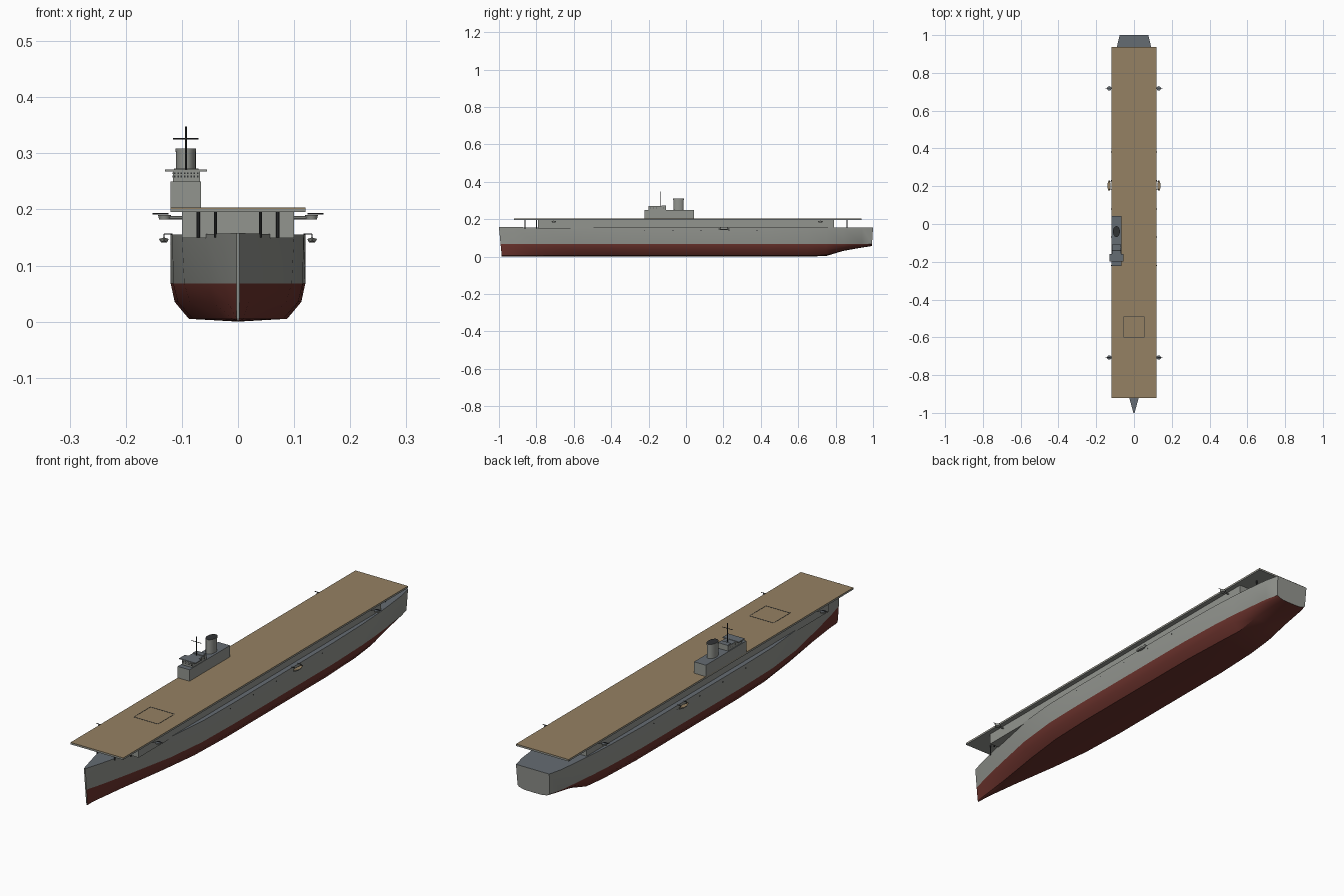
import bpy, bmesh, math
from mathutils import Vector

if "Cube" in bpy.data.objects:
    bpy.data.objects.remove(bpy.data.objects["Cube"])


def material(name, rgb):
    m = bpy.data.materials.new(name)
    m.diffuse_color = (*rgb, 1)
    m.use_nodes = True
    m.node_tree.nodes["Principled BSDF"].inputs["Base Color"].default_value = m.diffuse_color
    return m


GREY = material("ship_grey", (0.29, 0.30, 0.275))
RED = material("hull_red", (0.15, 0.033, 0.026))
SLATE = material("deck_slate", (0.13, 0.15, 0.17))
WOOD = material("deck_wood", (0.30, 0.22, 0.125))
DARK = material("dark_metal", (0.03, 0.032, 0.034))


def finish(name, bm, mats, smooth=False):
    bmesh.ops.recalc_face_normals(bm, faces=bm.faces)
    me = bpy.data.meshes.new(name)
    bm.to_mesh(me)
    bm.free()
    for m in mats:
        me.materials.append(m)
    ob = bpy.data.objects.new(name, me)
    bpy.context.collection.objects.link(ob)
    if smooth:
        bpy.ops.object.select_all(action='DESELECT')
        ob.select_set(True)
        bpy.context.view_layer.objects.active = ob
        bpy.ops.object.shade_smooth_by_angle(angle=math.radians(32))
    return ob


def box(name, x, y, z, mat, top=None):
    """Box from (min, max) ranges; optional other colour on the top."""
    bm = bmesh.new()
    bmesh.ops.create_cube(bm, size=1)
    for v in bm.verts:
        v.co = [r[0] if c < 0 else r[1] for c, r in zip(v.co, (x, y, z))]
    bm.normal_update()
    if top:
        for f in bm.faces:
            f.material_index = int(f.normal.z > 0.5)
    return finish(name, bm, [mat, top] if top else [mat])


def tube(name, centre, z0, z1, r0, r1, mat, ry=1.0, sides=20, top=None):
    """Upright cylinder or cone, stretched by ry along y."""
    bm = bmesh.new()
    bmesh.ops.create_cone(bm, cap_ends=True, segments=sides, radius1=r0,
                          radius2=r1, depth=z1 - z0)
    for v in bm.verts:
        v.co = (v.co.x + centre[0], v.co.y * ry + centre[1], v.co.z + (z0 + z1) / 2)
    bm.normal_update()
    if top:
        for f in bm.faces:
            f.material_index = int(f.normal.z > 0.5)
    return finish(name, bm, [mat, top] if top else [mat], True)


def rod(name, a, b, r, mat):
    a, b = Vector(a), Vector(b)
    bm = bmesh.new()
    bmesh.ops.create_cone(bm, cap_ends=True, segments=8, radius1=r, radius2=r,
                          depth=(b - a).length)
    q = (b - a).to_track_quat('Z', 'Y')
    for v in bm.verts:
        v.co = q @ v.co + (a + b) / 2
    return finish(name, bm, [mat], True)


# Hull: stations of (y, half beam, fullness, keel height, sheer)
STATIONS = [(-1, .003, 1, 0, .158), (-.92, .025, .2, 0, .157), (-.79, .057, .35, 0, .156),
            (-.58, .1, .65, 0, .155), (-.4, .117, .9, 0, .155), (-.2, .12, 1, 0, .155),
            (.2, .12, 1, 0, .155), (.45, .12, 1, 0, .155), (.65, .115, .9, 0, .155),
            (.75, .109, .8, .003, .155), (.84, .101, .7, .03, .155),
            (.94, .09, .6, .048, .155), (1, .076, .6, .056, .155)]
WL = .068
bm = bmesh.new()
rings = []
for y, b, f, kz, sheer in STATIONS:
    half = []
    rows = [(1, sheer), (.88 + .12 * f, WL), (.7 + .24 * f, .035), (.32 + .41 * f, .005)]
    for w, z in rows + [(0, 0)]:
        if z < WL:
            z = kz + (WL - kz) * z / WL
        rake = {-1: .015, 1: -.01}.get(y, 0) * (1 - z / .155)
        half.append((b * w, y + rake, z))
    pts = half + [(-x, yy, z) for x, yy, z in reversed(half[:-1])]
    rings.append([bm.verts.new(p) for p in pts])
for a, b in zip(rings, rings[1:]):
    for i in range(len(a) - 1):
        face = bm.faces.new((a[i], a[i + 1], b[i + 1], b[i]))
        face.material_index = int(0 < i < len(a) - 2)
    bm.faces.new((a[0], b[0], b[-1], a[-1])).material_index = 2
bm.faces.new(rings[0])
bm.faces.new(rings[-1])
finish("hull", bm, [GREY, RED, SLATE], True)

# Hangar, flight deck and its posts
box("hangar", (-.1, .1), (-.79, .79), (.149, .197), GREY)
box("flight_deck_slab", (-.12, .12), (-.92, .937), (.195, .201), GREY)
box("flight_deck_planking", (-.12, .12), (-.92, .937), (.201, .203), WOOD)
for s in (-1, 1):
    rod("aft_deck_post", (s * .07, .86, .15), (s * .07, .86, .197), .003, DARK)
    rod("fore_deck_post", (s * .04, -.86, .15), (s * .04, -.86, .197), .003, DARK)
    rod("side_deck_post", (s * .071, -.8, .15), (s * .071, -.8, .197), .003, DARK)

# Lift outline on the deck
for y in (-.6, -.492):
    box("lift_line_cross", (-.055, .055), (y - .0015, y + .0015), (.2025, .2036), DARK)
for x in (-.055, .055):
    box("lift_line_side", (x - .0008, x + .0008), (-.6, -.492), (.2025, .2036), DARK)

# Island with bridge, wing platform, funnel and mast
box("island", (-.12, -.066), (-.222, .042), (.202, .25), GREY, SLATE)
box("bridge", (-.116, -.068), (-.2, -.108), (.249, .27), GREY, SLATE)
box("bridge_wing", (-.13, -.055), (-.198, -.16), (.268, .2715), GREY, SLATE)
box("lookout", (-.114, -.07), (-.131, -.108), (.27, .273), GREY, SLATE)
for z in (.257, .263):
    for i in range(8):
        x = -.1125 + i * .0058
        box("bridge_window", (x - .0012, x + .0012), (-.2008, -.1995), (z, z + .003), DARK)
    for i in range(5):
        y = -.19 + i * .017
        for x in (-.116, -.068):
            box("bridge_side_window", (x - .0007, x + .0007), (y - .0012, y + .0012),
                (z, z + .003), DARK)
FC = (-.093, -.04)
tube("funnel", FC, .249, .302, .0178, .0178, GREY, ry=1.55, sides=24)
tube("funnel_cap", FC, .302, .309, .0185, .0185, GREY, ry=1.55, sides=24, top=DARK)
rod("mast", (-.093, -.138, .25), (-.093, -.138, .348), .0018, DARK)
rod("mast_yard", (-.116, -.138, .326), (-.07, -.138, .326), .0012, DARK)

for s in (-1, 1):
    # Gun tubs at the deck edge
    for y in (-.707, .718):
        tube("gun_tub", (s * .131, y), .182, .19, .0095, .0115, GREY, top=SLATE)
        rod("gun_bracket", (s * .098, y, .185), (s * .131, y, .185), .003, GREY)
        rod("gun_barrel", (s * .124, y, .192), (s * .152, y, .192), .0013, DARK)
    # Lifeboat: pointed loft with a wooden top
    bm = bmesh.new()
    prev = None
    for t in (-1, -.7, -.3, .3, .7, 1):
        w = .0095 * max(.06, 1 - abs(t) ** 2.2)
        lift = .003 * t * t
        ring = [bm.verts.new((s * .132 + k * w, .203 + .03 * t, z + lift))
                for k, z in ((1, .147), (.6, .141), (-.6, .141), (-1, .147))]
        if prev:
            for i in range(4):
                face = bm.faces.new((prev[i], prev[(i + 1) % 4], ring[(i + 1) % 4], ring[i]))
                face.material_index = int(i == 3)
        else:
            bm.faces.new(ring)
        prev = ring
    bm.faces.new(prev)
    finish("lifeboat", bm, [GREY, WOOD])
    # Davits
    for y in (.183, .223):
        rod("davit_arm", (s * .117, y, .156), (s * .132, y, .156), .0011, DARK)
        rod("davit_fall", (s * .132, y, .156), (s * .132, y, .145), .0008, DARK)
    # Portholes along the side
    for y in (-.22, -.07, .08, .23, .38):
        rod("porthole", (s * .119, y, .139), (s * .1205, y, .139), .0025, DARK)
